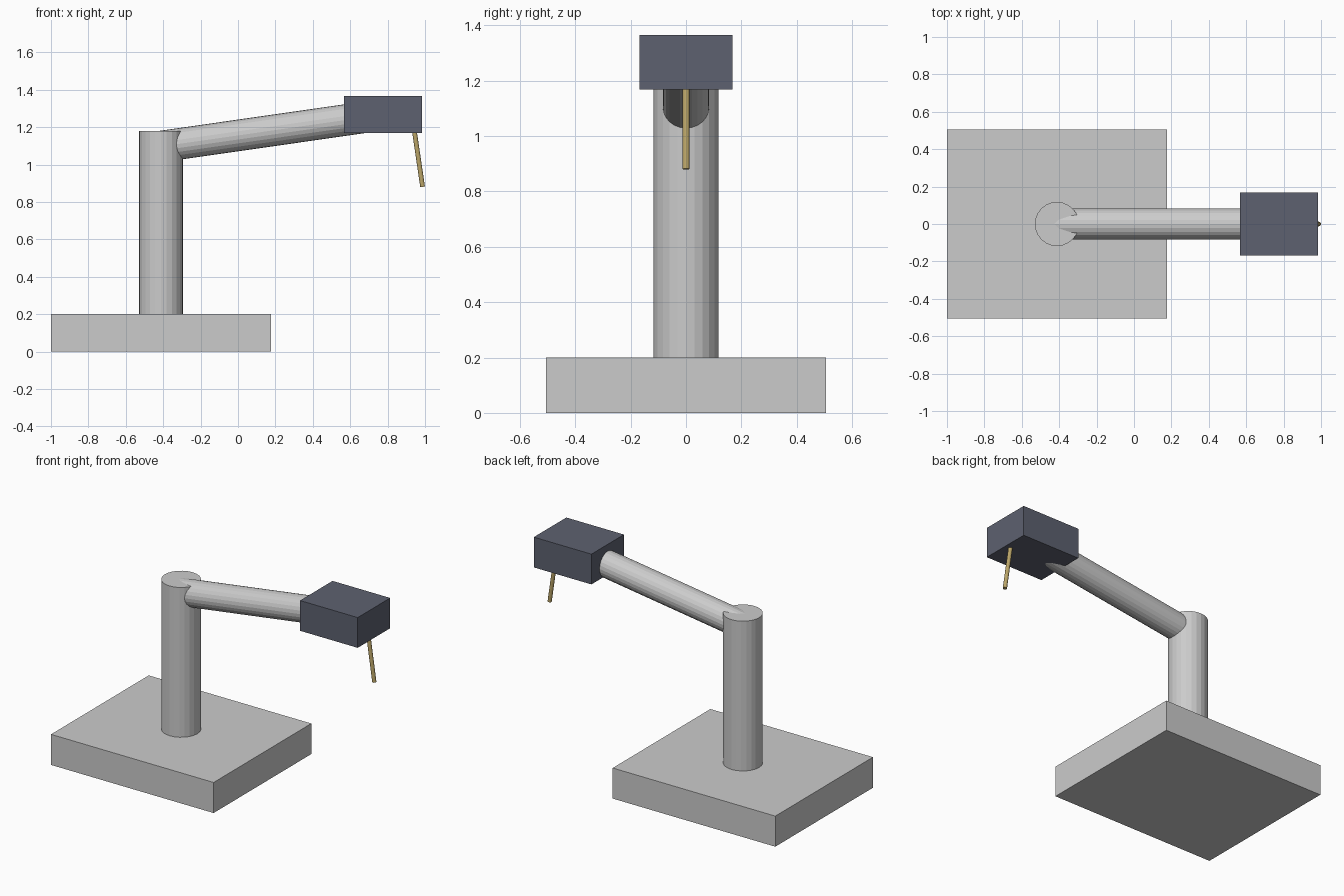
import bpy
from mathutils import Vector

if "Cube" in bpy.data.objects:
    bpy.data.objects.remove(bpy.data.objects["Cube"])


def material(name, rgb):
    mat = bpy.data.materials.new(name)
    mat.diffuse_color = (*rgb, 1)
    mat.use_nodes = True
    mat.node_tree.nodes["Principled BSDF"].inputs["Base Color"].default_value = mat.diffuse_color
    return mat


def box(name, low, high, mat=None):
    low, high = Vector(low), Vector(high)
    bpy.ops.mesh.primitive_cube_add(size=1, location=(low + high) / 2)
    obj = bpy.context.object
    obj.name = name
    obj.scale = high - low
    bpy.ops.object.transform_apply(location=False, rotation=False, scale=True)
    if mat:
        obj.data.materials.append(mat)
    return obj


def rod(name, start, end, radius, sides=24, mat=None):
    start, end = Vector(start), Vector(end)
    axis = end - start
    bpy.ops.mesh.primitive_cylinder_add(
        vertices=sides, radius=radius, depth=axis.length,
        location=(start + end) / 2,
        rotation=axis.to_track_quat('Z', 'Y').to_euler())
    obj = bpy.context.object
    obj.name = name
    if mat:
        obj.data.materials.append(mat)
    return obj


dark = material("dark_slate", (0.11, 0.12, 0.16))
brass = material("brass", (0.50, 0.38, 0.14))

# Slab base and upright column
box("base", (-1.0, -0.505, 0), (0.177, 0.505, 0.2))
rod("column", (-0.412, 0, 0.2), (-0.412, 0, 1.18), 0.118)

# Sloping arm, from inside the column to the middle of the head
rod("arm", (-0.412, 0, 1.097), (0.775, 0, 1.267), 0.084)

# Head block and the thin tilted needle below it
box("head", (0.567, -0.168, 1.168), (0.984, 0.168, 1.366), dark)
rod("needle", (0.943, 0, 1.18), (0.987, 0, 0.881), 0.0126, 16, brass)
